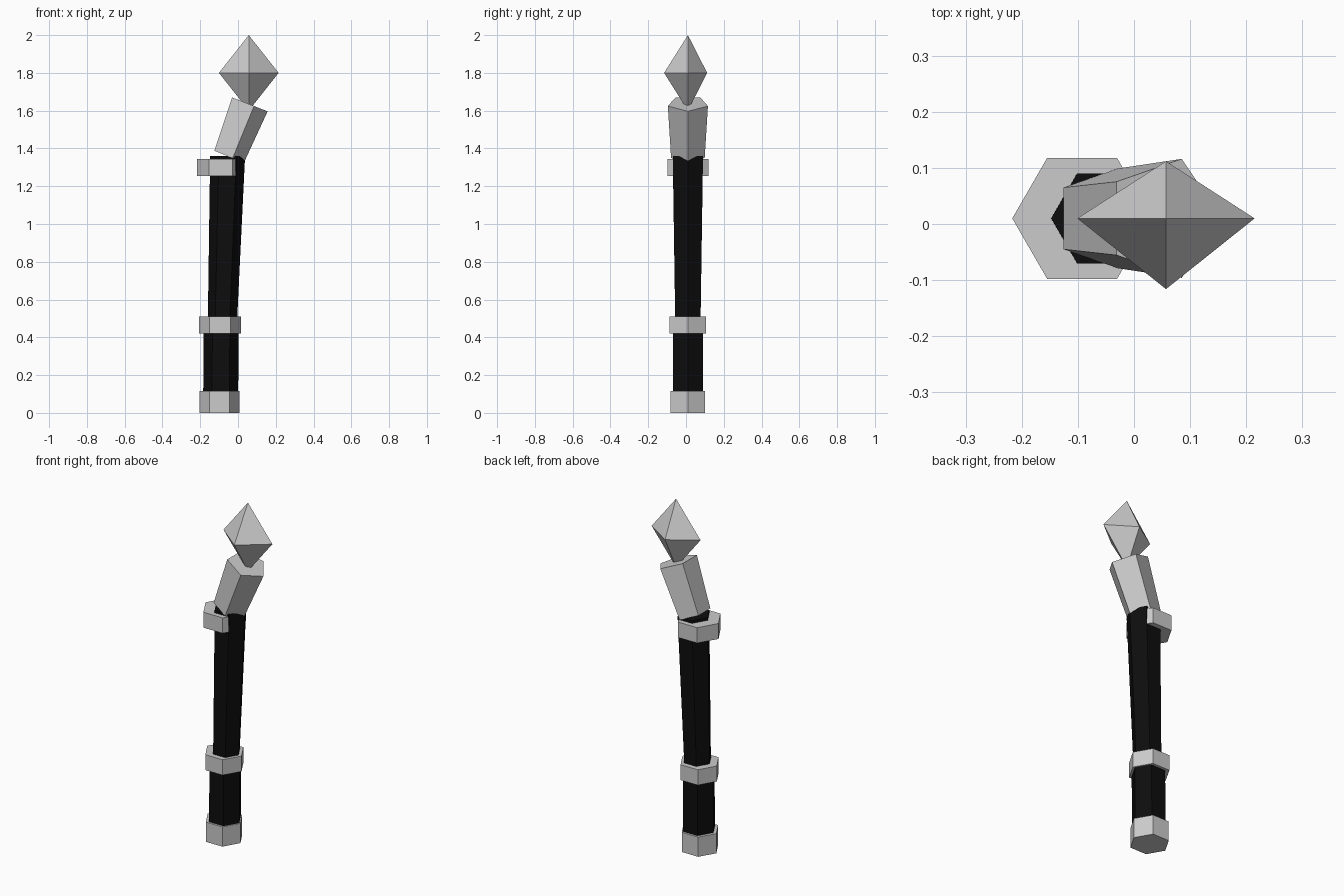
import bpy, math
from mathutils import Vector

if "Cube" in bpy.data.objects:
    bpy.data.objects.remove(bpy.data.objects["Cube"])

YC = 0.01  # shared centre line of the staff

black = bpy.data.materials.new("black_grip")
black.diffuse_color = (0.004, 0.004, 0.004, 1)
black.use_nodes = True
black.node_tree.nodes["Principled BSDF"].inputs["Base Color"].default_value = black.diffuse_color


def add_mesh(name, verts, faces, mat=None):
    me = bpy.data.meshes.new(name)
    me.from_pydata(verts, [], faces)
    me.update()
    ob = bpy.data.objects.new(name, me)
    bpy.context.collection.objects.link(ob)
    if mat:
        me.materials.append(mat)
    return ob


def prism(name, sides, sections, tilt=0.0, mat=None):
    """Loft polygons (x, z, radius), first corner towards +x, leaning by tilt."""
    u = Vector((math.cos(tilt), 0, -math.sin(tilt)))
    v = Vector((0, 1, 0))
    verts, faces = [], []
    for x, z, r in sections:
        for i in range(sides):
            a = 2 * math.pi * i / sides
            verts.append(Vector((x, YC, z)) + r * (math.cos(a) * u + math.sin(a) * v))
    for k in range(len(sections) - 1):
        for i in range(sides):
            j = (i + 1) % sides
            b = k * sides
            faces.append((b + i, b + j, b + sides + j, b + sides + i))
    faces.append(tuple(reversed(range(sides))))
    faces.append(tuple(range(len(verts) - sides, len(verts))))
    return add_mesh(name, verts, faces, mat)


# Black shaft: thick lower grip and widening upper shaft
prism("lower_grip", 6, [(-0.092, 0.06, 0.0925), (-0.089, 0.465, 0.0925)], mat=black)
prism("upper_shaft", 6, [(-0.083, 0.465, 0.077), (-0.055, 1.36, 0.0925)], mat=black)

# Metal end cap and collars
for name, x, z0, z1, r in [("end_cap", -0.097, 0.0, 0.115, 0.106),
                           ("middle_collar", -0.095, 0.42, 0.51, 0.111),
                           ("upper_collar", -0.0925, 1.255, 1.345, 0.1245)]:
    prism(name, 6, [(x, z0, r), (x, z1, r)])

# Leaning five-sided neck
prism("neck", 5, [(-0.055, 1.36, 0.0936), (0.053, 1.637, 0.1115)], tilt=math.radians(21.4))

# Crystal head
cx, cz = 0.057, 1.8
ring = [(cx + 0.158, YC, cz), (cx, 0.112, cz), (cx - 0.158, YC, cz), (cx, -0.116, cz)]
faces = []
for i in range(4):
    j = (i + 1) % 4
    faces += [(i, j, 4), (j, i, 5)]
add_mesh("crystal", ring + [(cx, YC, 2.0), (cx, YC, 1.6)], faces)
